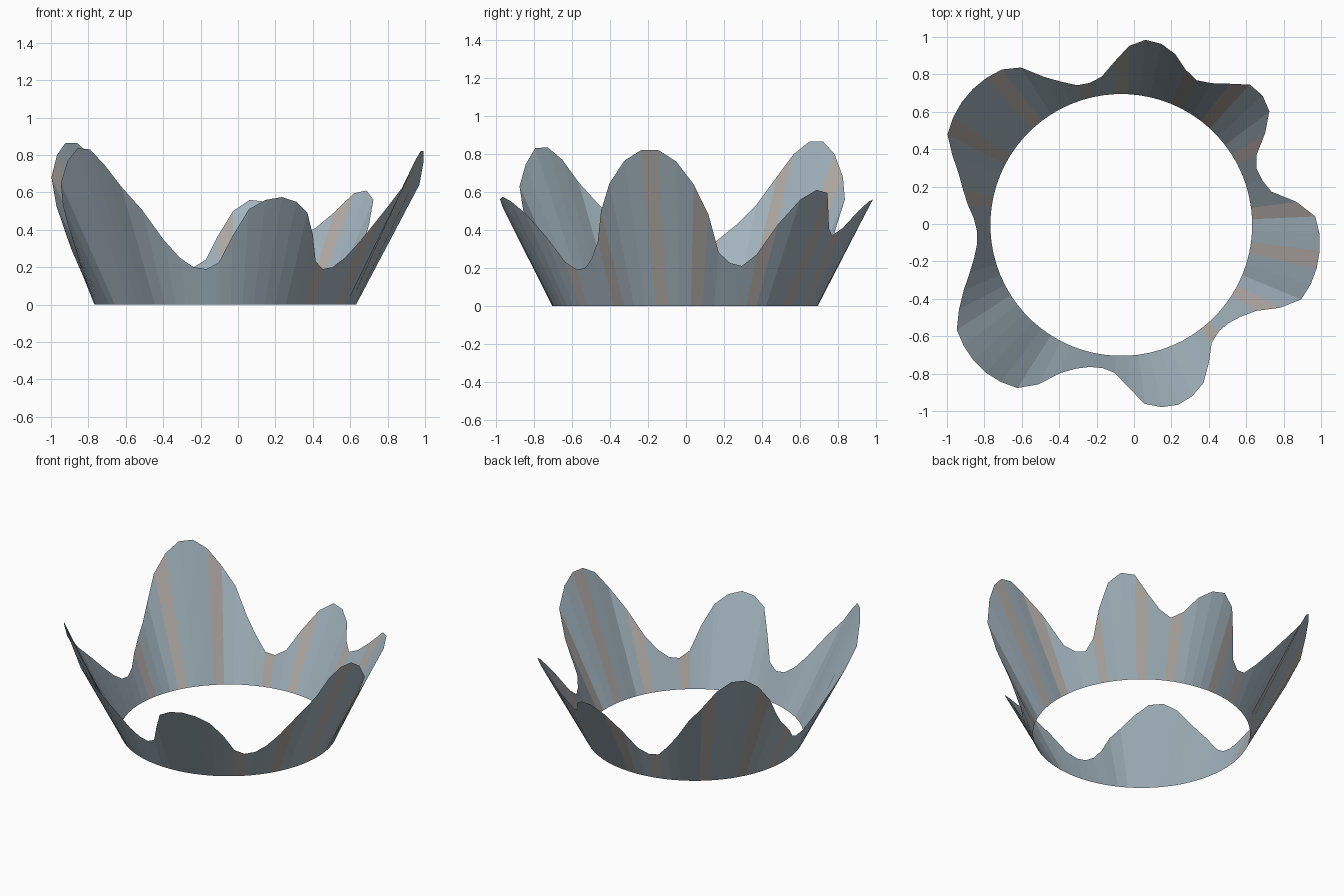
import bpy, bmesh, math

if "Cube" in bpy.data.objects:
    bpy.data.objects.remove(bpy.data.objects["Cube"])

CX, CY, R = -0.068, -0.005, 0.70
# rim height every 5 degrees, starting at 2.5 degrees from +x
HEIGHTS = [
    .64, .48, .28, .225, .21, .27, .43, .56, .61, .595, .49, .41,      # right valley, back-right petal
    .37, .41, .50, .55, .56, .50, .37, .24, .20, .21, .29, .40,        # back petal
    .56, .68, .80, .865, .865, .80, .68, .53, .43, .36, .29, .22,      # back-left petal
    .19, .20, .25, .33, .43, .53, .65, .77, .835, .83, .745, .63,      # front-left petal
    .505, .345, .25, .20, .19, .225, .365, .51, .56, .575, .55, .49,   # front petal
    .37, .23, .19, .20, .25, .34, .50, .645, .765, .82, .82, .76]      # right petal
# outward flare of the rim as a function of its height
FLARE = [(0, 0), (.19, .072), (.37, .172), (.575, .308), (.65, .343), (.82, .37), (.87, .377)]
# facets in the warm accent tone
STREAKS = {0, 5, 9, 12, 17, 20, 25, 29, 33, 61, 65, 69}


def flare(z):
    for (z0, f0), (z1, f1) in zip(FLARE, FLARE[1:]):
        if z <= z1:
            return f0 + (f1 - f0) * (z - z0) / (z1 - z0)
    return FLARE[-1][1]


def material(name, rgb):
    m = bpy.data.materials.new(name)
    m.diffuse_color = (*rgb, 1)
    m.use_nodes = True
    m.node_tree.nodes["Principled BSDF"].inputs["Base Color"].default_value = m.diffuse_color
    return m


# flared band of flat facets with a wavy petal rim, open at top and bottom
bm = bmesh.new()
n = len(HEIGHTS)
base, rim = [], []
for i, z in enumerate(HEIGHTS):
    a = math.radians(2.5 + 360 * i / n)
    for ring, r, h in ((base, R, 0), (rim, R + flare(z), z)):
        ring.append(bm.verts.new((CX + r * math.cos(a), CY + r * math.sin(a), h)))
for i in range(n):
    j = (i + 1) % n
    f = bm.faces.new((base[i], base[j], rim[j], rim[i]))
    f.material_index = 1 if i in STREAKS else 0

mesh = bpy.data.meshes.new("petal_crown")
bm.to_mesh(mesh)
bm.free()
mesh.materials.append(material("blue_grey", (0.36, 0.45, 0.51)))
mesh.materials.append(material("warm_grey", (0.45, 0.41, 0.38)))
obj = bpy.data.objects.new("petal_crown", mesh)
bpy.context.collection.objects.link(obj)
